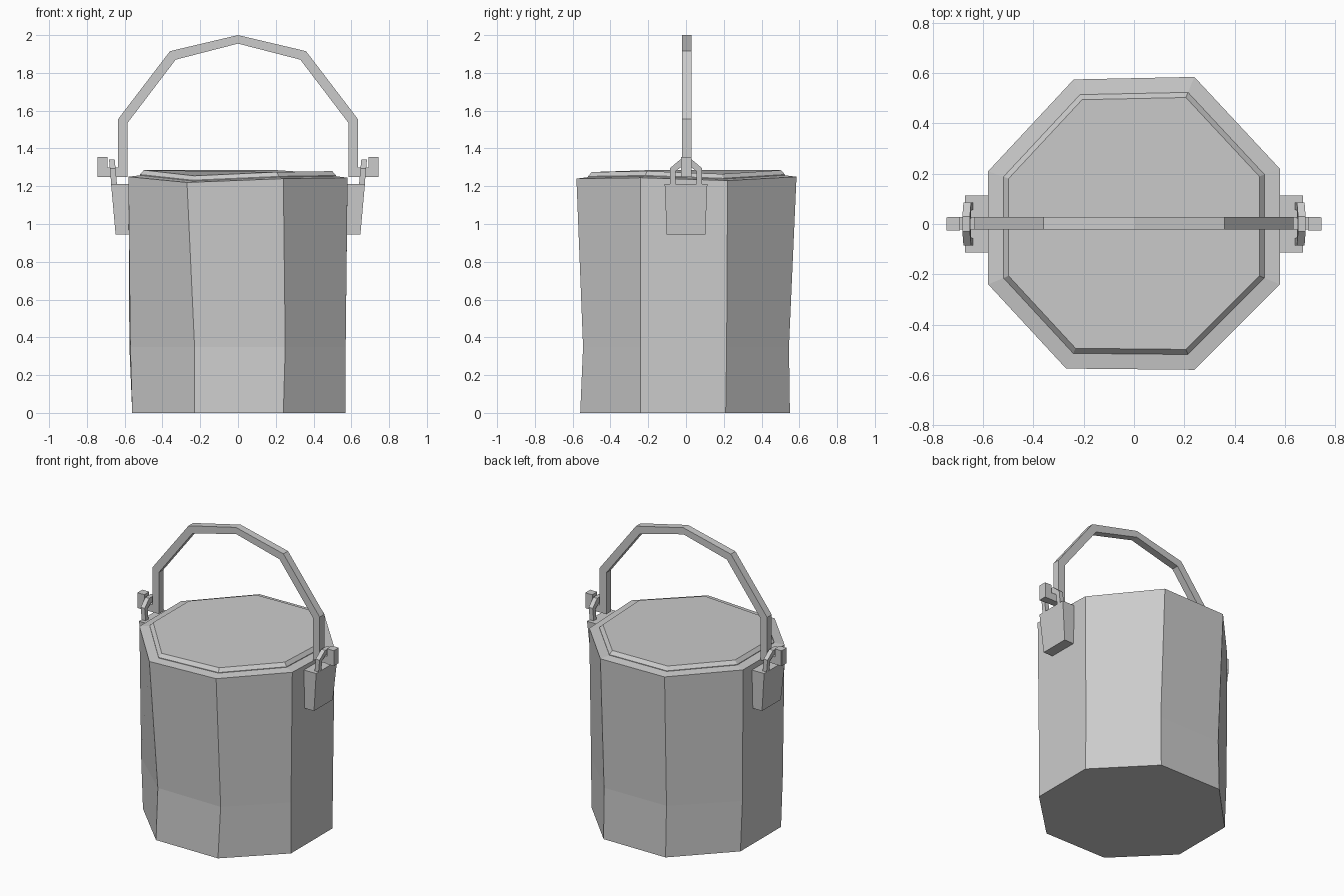
import bpy, bmesh

if "Cube" in bpy.data.objects:
    bpy.data.objects.remove(bpy.data.objects["Cube"])


def make(name, verts, faces):
    mesh = bpy.data.meshes.new(name)
    bm = bmesh.new()
    vs = [bm.verts.new(v) for v in verts]
    for f in faces:
        bm.faces.new([vs[i] for i in f])
    bmesh.ops.recalc_face_normals(bm, faces=bm.faces)
    bm.to_mesh(mesh)
    bm.free()
    obj = bpy.data.objects.new(name, mesh)
    bpy.context.collection.objects.link(obj)
    return obj


def loft(name, rings):
    """Skin a stack of equal rings and cap both ends."""
    n = len(rings[0])
    faces = [[r * n + i, r * n + (i + 1) % n, (r + 1) * n + (i + 1) % n, (r + 1) * n + i]
             for r in range(len(rings) - 1) for i in range(n)]
    faces += [list(range(n)), list(range((len(rings) - 1) * n, len(rings) * n))]
    return make(name, [v for ring in rings for v in ring], faces)


def strip(name, left, right, to_a, to_b):
    """Solid band between two matching profile lines, given two thickness mappings."""
    return loft(name, [[to_a(*l), to_a(*r), to_b(*r), to_b(*l)] for l, r in zip(left, right)])


def box(x0, x1, y, z):
    return [(x0, -y, z), (x1, -y, z), (x1, y, z), (x0, y, z)]


# Hand-cut octagon rings of the bucket, going anticlockwise
bottom = [(-0.23, -0.56), (0.24, -0.56), (0.57, -0.24), (0.57, 0.21),
          (0.24, 0.55), (-0.23, 0.55), (-0.56, 0.21), (-0.56, -0.23)]
waist = [(-0.23, -0.54), (0.25, -0.545), (0.57, -0.24), (0.57, 0.215),
         (0.24, 0.545), (-0.23, 0.54), (-0.575, 0.21), (-0.57, -0.235)]
top = [(-0.27, -0.575, 1.22), (0.24, -0.58, 1.24), (0.58, -0.24, 1.245), (0.58, 0.22, 1.23),
       (0.24, 0.585, 1.25), (-0.24, 0.575, 1.25), (-0.58, 0.21, 1.25), (-0.58, -0.24, 1.25)]


def inset(s, dz):
    return [(x * s, y * s, z + dz) for x, y, z in top]


# Bucket body with its flat rim
loft("bucket_body", [[(x, y, 0) for x, y in bottom],
                     [(x, y, 0.35) for x, y in waist],
                     top, inset(0.895, 0.008)])

# Raised lid with a sloped edge
loft("lid", [inset(0.895, 0.0), inset(0.895, 0.012), inset(0.86, 0.035)])

# Arched handle, its ends hooked outwards and up
half_out = [(0.635, 1.30), (0.635, 1.555), (0.36, 1.915)]
half_in = [(0.585, 1.25), (0.585, 1.535), (0.33, 1.87)]
end_out = [(0.695, 1.355), (0.695, 1.30)]
end_in = [(0.742, 1.355), (0.742, 1.25)]


def mirrored(half, mid):
    return [(-x, z) for x, z in half] + [mid] + half[::-1]


strip("handle", mirrored(end_out + half_out, (0, 2.0)),
      mirrored(end_in + half_in, (0, 1.955)),
      lambda x, z: (x, -0.022, z), lambda x, z: (x, 0.028, z))

# Bolt heads on the hook tips
for side, s in (("left", -1), ("right", 1)):
    loft(side + "_hook_tip", [box(s * 0.692, s * 0.745, 0.026, 1.25),
                              box(s * 0.692, s * 0.745, 0.026, 1.355)])

    # Tapered bracket on the bucket side
    loft(side + "_bracket", [box(s * 0.55, s * 0.648, 0.102, 0.945),
                             box(s * 0.55, s * 0.672, 0.113, 1.212)])

    # Loop that holds the hook, leaning slightly outwards
    outer = [(-0.085, 1.20), (-0.085, 1.295), (-0.03, 1.342),
             (0.03, 1.342), (0.085, 1.295), (0.085, 1.20)]
    inner = [(-0.055, 1.20), (-0.055, 1.28), (-0.02, 1.306),
             (0.02, 1.306), (0.055, 1.28), (0.055, 1.20)]
    strip(side + "_loop", outer, inner,
          lambda y, z: (s * (0.64 + 0.09 * (z - 1.2)), y, z),
          lambda y, z: (s * (0.67 + 0.09 * (z - 1.2)), y, z))
